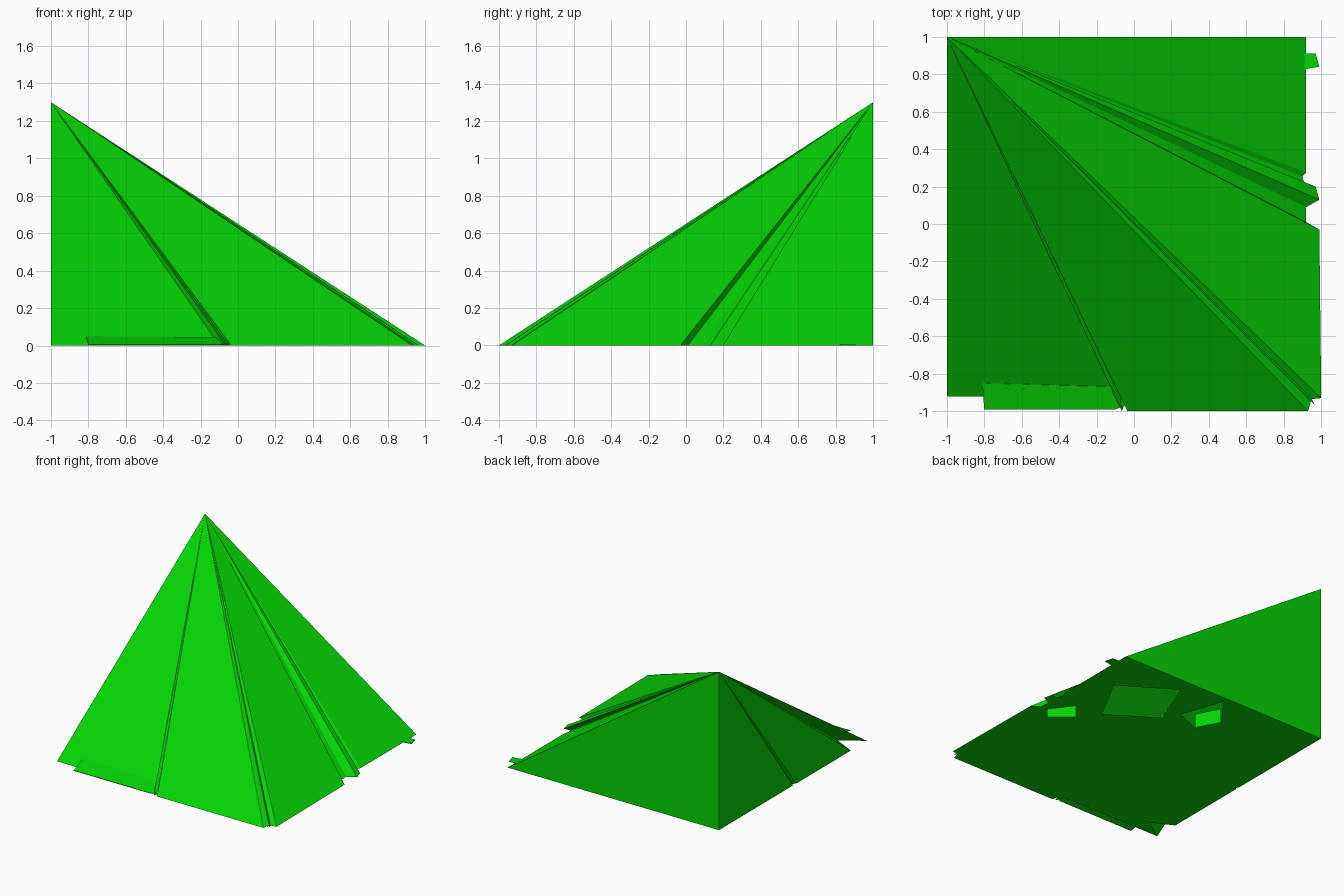
import bpy
import bmesh
from mathutils import Vector

cube = bpy.data.objects.get("Cube")
if cube:
    bpy.data.objects.remove(cube, do_unlink=True)

green = bpy.data.materials.new("leaf_green")
green.use_nodes = True
COLOUR = (0.0015, 0.66, 0.0015, 1.0)
green.diffuse_color = COLOUR
green.node_tree.nodes["Principled BSDF"].inputs["Base Color"].default_value = COLOUR


def finish(name, bm):
    mesh = bpy.data.meshes.new(name)
    bm.to_mesh(mesh)
    bm.free()
    mesh.materials.append(green)
    obj = bpy.data.objects.new(name, mesh)
    bpy.context.collection.objects.link(obj)
    return obj


def add_loop(bm, points):
    verts = [bm.verts.new((x, y, 0)) for x, y in points]
    return [bm.edges.new((a, b)) for a, b in zip(verts, verts[1:] + verts[:1])]


# Ground outline, counter-clockwise; the small zigzags make the pleats
APEX = Vector((-1, 1, 1.3))
RIM = [
    (-1, 1), (-1, .04), (-.98, .02), (-1, 0),     # straight wall with a crack
    (-1, -.71), (-.82, -.8), (-1, -.92),          # recess under the front sheet
    (-.1, -.925), (-.065, -1), (-.05, -.96), (-.035, -1),   # front pleat
    (.93, -1), (.945, -.945), (.965, -.965),      # corner pleat
    (.95, -.935), (1, -.93),
    (.99, -.03), (.92, .01), (.92, .09),          # side groove
    (.99, .13), (.97, .2), (.915, .195), (.9, .255), (.92, .275),
    (.92, 1),
]

# Pleated shell: a fan of flat facets from the corner peak down to the outline
bm = bmesh.new()
peak = bm.verts.new(APEX)
rim = [bm.verts.new((x, y, 0)) for x, y in RIM]
for a, b in zip(rim, rim[1:] + rim[:1]):
    bm.faces.new((a, b, peak))
finish("pleated_shell", bm)

# Underside with torn openings
HOLES = [
    [(.71, .61), (.28, .88), (.12, .47), (.5, .22)],
    [(-.08, .95), (-.27, .7), (-.17, .51), (.04, .6)],
    [(.87, 0), (.72, .2), (.62, .06), (.79, -.08)],
]
bm = bmesh.new()
edges = add_loop(bm, RIM)
for hole in HOLES:
    edges += add_loop(bm, hole)
bmesh.ops.triangle_fill(bm, edges=edges, use_beauty=True, normal=(0, 0, -1))
for face in bm.faces:
    face.normal_update()
    if face.normal.z > 0:
        face.normal_flip()
finish("underside", bm)

# Folded scraps standing just inside two of the openings
bm = bmesh.new()
for (ax, ay), (bx, by) in (HOLES[1][1:3], HOLES[2][2:4]):
    bm.faces.new([bm.verts.new(p) for p in
                  ((ax, ay, .12), (ax, ay, .002), (bx, by, .002), (bx, by, .12))])
finish("inner_folds", bm)


# Loose flaps along the ground
def flap(name, points):
    bm = bmesh.new()
    bm.faces.new([bm.verts.new(p) for p in points])
    obj = finish(name, bm)
    solid = obj.modifiers.new("thickness", "SOLIDIFY")
    solid.thickness = .005
    solid.offset = -1


flap("front_flap", [(-.8, -.99, .006), (-.1, -.99, .006), (-.05, -.97, .012),
                    (-.08, -.87, .045), (-.81, -.85, .05)])
flap("side_flap", [(.88, .81, .006), (.93, .83, .006), (.99, .84, .006),
                   (.97, .91, .006), (.88, .91, .006)])
